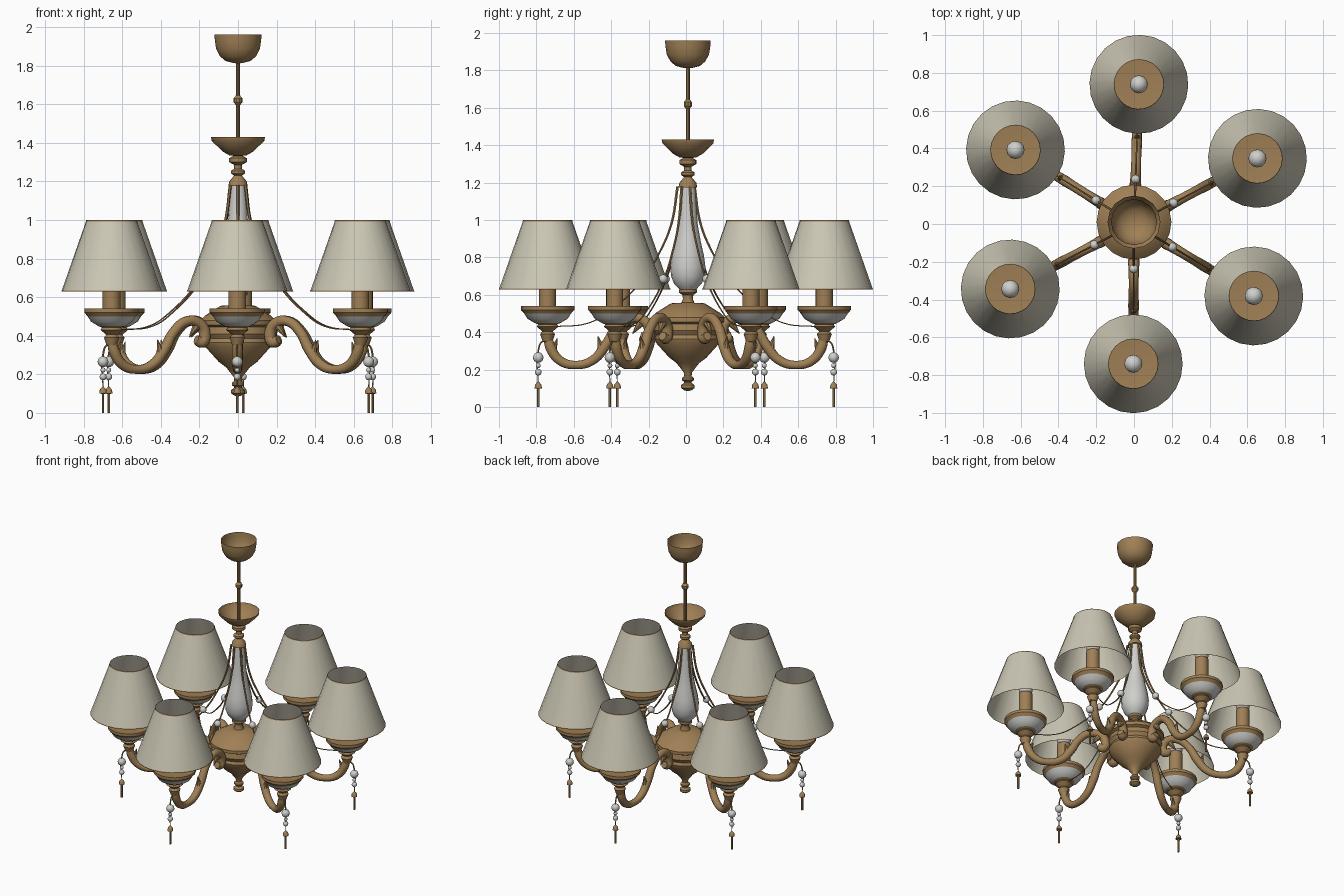
import bpy, bmesh, math
from mathutils import Matrix, Vector

if "Cube" in bpy.data.objects:
    bpy.data.objects.remove(bpy.data.objects["Cube"])


def material(name, rgb):
    m = bpy.data.materials.new(name)
    m.diffuse_color = (*rgb, 1)
    m.use_nodes = True
    m.node_tree.nodes["Principled BSDF"].inputs["Base Color"].default_value = m.diffuse_color
    return m


BRASS = material("antique brass", (0.35, 0.215, 0.092))
SHADE = material("cream fabric", (0.60, 0.57, 0.46))
WHITE = material("pale ceramic", (0.62, 0.62, 0.60))
HUB = Matrix.Translation((0, 0.01, 0))
ARM_ANGLES = (88, 28, -31, -90.3, 207.7, 148)
R = 0.74      # lamp distance from the axis
DROP = 0.79   # pendant distance from the axis


def place(me, matrix, name):
    ob = bpy.data.objects.new(name, me)
    bpy.context.collection.objects.link(ob)
    ob.matrix_world = matrix


def finish(name, me, mats, arm, angle=35):
    """Shade the mesh, then place it once on the hub or once per arm."""
    for m in mats:
        me.materials.append(m)
    me.shade_smooth()
    me.set_sharp_from_angle(angle=math.radians(angle))
    if not arm:
        place(me, HUB, name)
        return
    for n, deg in enumerate(ARM_ANGLES):
        place(me, Matrix.Rotation(math.radians(deg), 4, "Z"), f"{name}_{n + 1}")


def from_bmesh(name, bm, mats, arm):
    me = bpy.data.meshes.new(name)
    bm.to_mesh(me)
    bm.free()
    finish(name, me, mats, arm)


def lathe(name, profile, mats=(BRASS,), sides=16, centre=0.0, white_rows=()):
    """Revolve (radius, z) points around a vertical axis at x = centre."""
    bm = bmesh.new()
    rings = []
    for r, z in profile:
        if r == 0:
            rings.append([bm.verts.new((centre, 0, z))] * sides)
        else:
            turn = [math.tau * i / sides for i in range(sides)]
            rings.append([bm.verts.new((centre + r * math.cos(t), r * math.sin(t), z))
                          for t in turn])
    for k, (a, b) in enumerate(zip(rings, rings[1:])):
        for i in range(sides):
            j = (i + 1) % sides
            f = bm.faces.new(list(dict.fromkeys((a[i], a[j], b[j], b[i]))))
            f.material_index = int(k in white_rows)
    bmesh.ops.recalc_face_normals(bm, faces=bm.faces)
    from_bmesh(name, bm, mats, centre > 0)


def tube(name, points, thickness, res=3):
    """Smooth brass tube through (x, z, scale) points, on every arm."""
    cu = bpy.data.curves.new(name + "_path", "CURVE")
    cu.dimensions = "3D"
    cu.bevel_depth = thickness
    cu.bevel_resolution = res
    cu.resolution_u = 6
    cu.use_fill_caps = True
    sp = cu.splines.new("BEZIER")
    sp.bezier_points.add(len(points) - 1)
    for p, (x, z, s) in zip(sp.bezier_points, points):
        p.co = (x, 0, z)
        p.radius = s
        p.handle_left_type = p.handle_right_type = "AUTO"
    tmp = bpy.data.objects.new(name + "_tmp", cu)
    bpy.context.collection.objects.link(tmp)
    bpy.context.view_layer.update()
    me = bpy.data.meshes.new_from_object(
        tmp.evaluated_get(bpy.context.evaluated_depsgraph_get()))
    bpy.data.objects.remove(tmp)
    bpy.data.curves.remove(cu)
    me.materials.clear()
    finish(name, me, [BRASS], True, 50)


def bead(name, x, z, r):
    bm = bmesh.new()
    bmesh.ops.create_uvsphere(bm, u_segments=12, v_segments=8, radius=r,
                              matrix=Matrix.Translation((x, 0, z)))
    from_bmesh(name, bm, [WHITE], True)


def leaf(name, x, z, direction, size):
    """Pointed spur on the arm."""
    rot = Vector(direction).to_track_quat("Z", "Y").to_matrix().to_4x4()
    bm = bmesh.new()
    bmesh.ops.create_cone(bm, cap_ends=True, segments=8, radius1=0.022, radius2=0.002,
                          depth=size, matrix=Matrix.Translation((x, 0, z)) @ rot)
    from_bmesh(name, bm, [BRASS], True)


def arc(r0, z0, r1, z1, steps=4):
    """Quarter-ellipse profile bulging outward from a rim down to a foot."""
    turn = [math.pi / 2 * i / steps for i in range(steps + 1)]
    return [(r1 + (r0 - r1) * math.cos(t), z0 + (z1 - z0) * math.sin(t)) for t in turn]


def knob(r, z0, z1, waist=0.02):
    """Turned bead between two narrow waists."""
    h = z0 - z1
    return [(waist, z0), (r, z0 - 0.3 * h), (r, z0 - 0.7 * h), (waist, z1)]


# Ceiling cup, rod and upper bowl
lathe("ceiling_cup", [(0.122, 1.96)] + arc(0.12, 1.93, 0.03, 1.815) + [(0, 1.81)])
lathe("rod", [(0.011, 1.82)] + knob(0.023, 1.645, 1.595, 0.011) + [(0.011, 1.34)], sides=10)
lathe("upper_bowl", [(0.14, 1.43), (0.136, 1.41), (0.08, 1.355), (0.045, 1.335), (0, 1.33)])

# Neck, ceramic column and its foot
lathe("neck", knob(0.046, 1.335, 1.285) + knob(0.036, 1.265, 1.23)
      + [(0.045, 1.2), (0.05, 1.175), (0, 1.175)])
lathe("column", [(0.04, 1.18), (0.052, 0.98), (0.068, 0.89), (0.086, 0.81), (0.094, 0.75),
                 (0.09, 0.70), (0.074, 0.66), (0.045, 0.63), (0, 0.625)], [WHITE])
lathe("column_foot", [(0, 0.64)] + knob(0.048, 0.64, 0.6, 0.03) + [(0.026, 0.58), (0.04, 0.545)])

# Body with flange, belly and finial
lathe("body", [(0, 0.56), (0.09, 0.555), (0.17, 0.505), (0.198, 0.478), (0.198, 0.455),
               (0.178, 0.445), (0.185, 0.41), (0.17, 0.385), (0.178, 0.365), (0.172, 0.345),
               (0.1, 0.265), (0.06, 0.235), (0.022, 0.185)]
      + knob(0.032, 0.165, 0.135) + knob(0.036, 0.13, 0.09) + [(0, 0.085)], sides=20)

# Lamp: shade with trims, candle, bulb, dish with pale bowl
lathe("shade", [(0.13, 1.0), (0.26, 0.63)], [SHADE], 24, R)
lathe("shade_top_trim", [(0.1315, 1.0), (0.134, 0.993)], sides=24, centre=R)
lathe("shade_bottom_trim", [(0.2595, 0.635), (0.2615, 0.629)], sides=24, centre=R)
lathe("candle", [(0.046, 0.52), (0.046, 0.74), (0, 0.742)], centre=R)
bead("bulb", R, 0.775, 0.048)
lathe("dish", [(0, 0.528), (0.143, 0.54), (0.143, 0.52), (0.125, 0.50), (0.108, 0.473),
               (0.07, 0.45), (0.05, 0.442), (0.058, 0.43), (0.028, 0.405), (0.04, 0.39),
               (0.026, 0.35), (0, 0.345)], [BRASS, WHITE], 20, R, white_rows=(3, 4))

# Scrolled arm with leaves
tube("arm", [(R, 0.39, 0.9), (0.725, 0.32, 1.1), (0.675, 0.25, 1), (0.595, 0.225, 0.9),
             (0.50, 0.25, 1), (0.43, 0.33, 1.1), (0.375, 0.42, 1), (0.30, 0.475, 1),
             (0.23, 0.465, 1.1), (0.195, 0.415, 1.2), (0.21, 0.368, 1.2),
             (0.245, 0.38, 0.9)], 0.026)
leaf("inner_leaf", 0.462, 0.345, (0.25, 0, 1), 0.07)
leaf("outer_leaf", 0.70, 0.33, (-0.3, 0, 1), 0.08)
leaf("scroll_leaf", 0.265, 0.42, (0.6, 0, -0.8), 0.07)

# Thin strand from neck to lamp
tube("strand", [(0.045, 1.18, 1.5), (0.078, 0.98, 1.3), (0.14, 0.83, 1.1), (0.225, 0.69, 1),
                (0.40, 0.52, 0.7), (0.52, 0.45, 0.6), (0.70, 0.43, 0.6)], 0.0055, 1)
bead("strand_bead", 0.237, 0.685, 0.024)

# Hanging pendant
tube("hook", [(R, 0.345, 1), (0.765, 0.352, 1), (DROP, 0.30, 1), (DROP, 0.12, 0.5)], 0.005, 1)
for label, z, r in (("large", 0.265, 0.028), ("small", 0.222, 0.013), ("lower", 0.187, 0.018)):
    bead(label + "_drop_bead", DROP, z, r)
lathe("drop_cap", [(0, 0.14), (0.017, 0.12), (0.02, 0.10), (0, 0.098)], sides=10, centre=DROP)
lathe("drop_bar", [(0.007, 0.10), (0.007, 0.0), (0, 0.0)], sides=6, centre=DROP)
